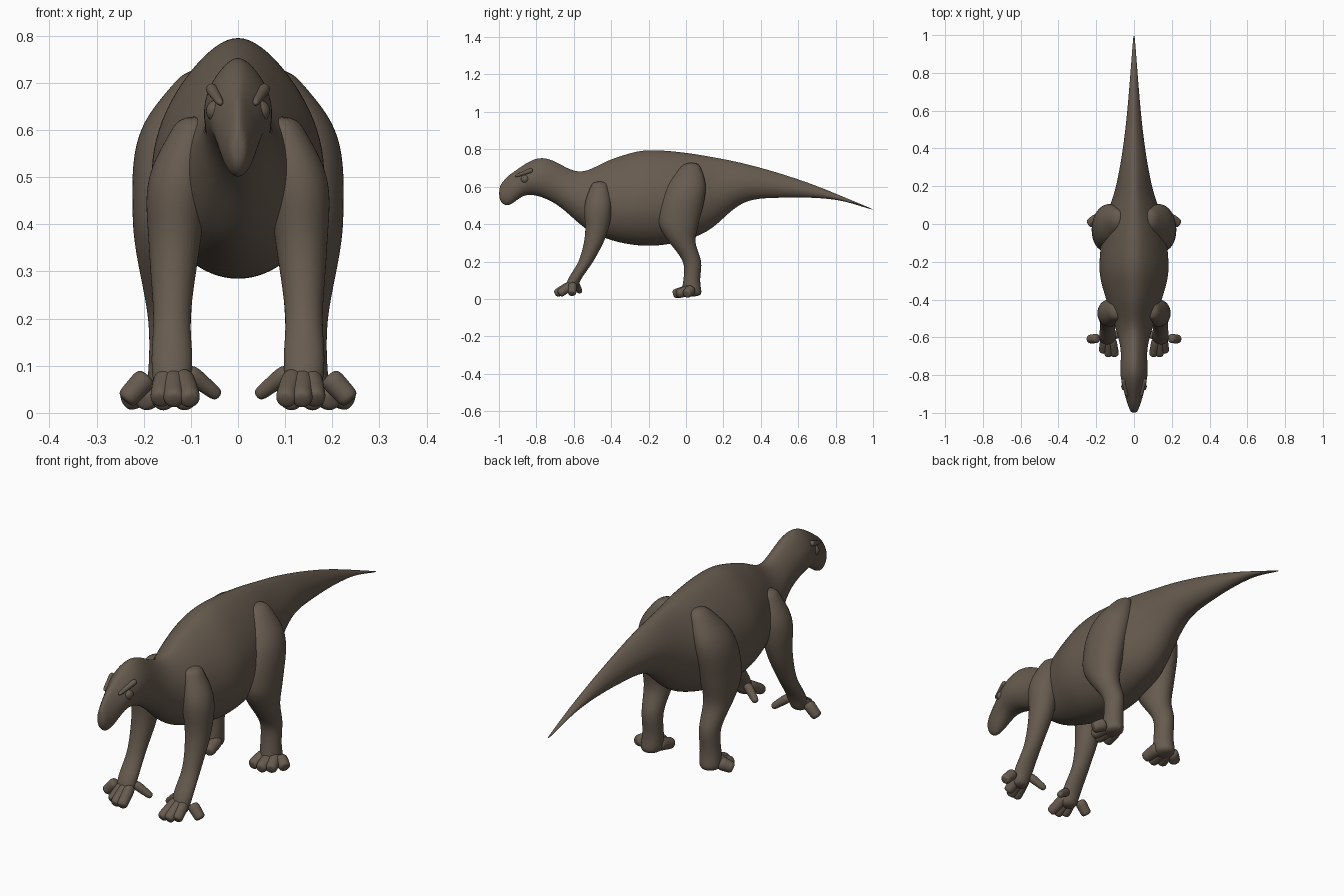
import bpy
import bmesh
from math import sin, cos, pi
from mathutils import Vector

cube = bpy.data.objects.get("Cube")
if cube:
    bpy.data.objects.remove(cube, do_unlink=True)

COLOUR = (0.135, 0.105, 0.078, 1)
hide = bpy.data.materials.new("brown_hide")
hide.use_nodes = True
hide.diffuse_color = COLOUR
shader = next(n for n in hide.node_tree.nodes if n.type == "BSDF_PRINCIPLED")
shader.inputs["Base Color"].default_value = COLOUR


def spline(points):
    """Return a smooth function passing through (position, value) points."""
    def slope(i):
        before, after = points[max(i - 1, 0)], points[min(i + 1, len(points) - 1)]
        return (after[1] - before[1]) / (after[0] - before[0])

    def value(t):
        i = 0
        while i < len(points) - 2 and t > points[i + 1][0]:
            i += 1
        (start, low), (end, high) = points[i], points[i + 1]
        span = end - start
        u = (t - start) / span
        blend = u * u * (3 - 2 * u)
        bend = u * (1 - u) * span
        return low + (high - low) * blend + bend * ((1 - u) * slope(i) - u * slope(i + 1))

    return value


def spread(start, end, count):
    """Evenly spaced positions, both ends included."""
    return [start + (end - start) * i / (count - 1) for i in range(count)]


def circle(count):
    return [(cos(2 * pi * j / count), sin(2 * pi * j / count)) for j in range(count)]


def loft(name, rings, mirror=True):
    """Skin a row of rings, close both ends and smooth the surface."""
    bm = bmesh.new()
    loops = [[bm.verts.new(point) for point in ring] for ring in rings]
    for near, far in zip(loops, loops[1:]):
        for j in range(len(near)):
            bm.faces.new((near[j - 1], near[j], far[j], far[j - 1]))
    bm.faces.new(loops[0])
    bm.faces.new(loops[-1])
    bmesh.ops.recalc_face_normals(bm, faces=bm.faces)
    for face in bm.faces:
        face.smooth = True
    mesh = bpy.data.meshes.new(name)
    bm.to_mesh(mesh)
    bm.free()
    mesh.materials.append(hide)
    obj = bpy.data.objects.new(name, mesh)
    bpy.context.collection.objects.link(obj)
    if mirror:
        obj.modifiers.new("Mirror", "MIRROR").use_mirror_merge = False
    subdivision = obj.modifiers.new("Subdivision", "SUBSURF")
    subdivision.levels = subdivision.render_levels = 2


def body_ring(y):
    """Upright section with a narrow back and a full belly."""
    top, bottom, width = back_line(y), belly_line(y), half_width(y)
    middle = bottom + (top - bottom) * 0.45
    ring = []
    for c, s in circle(20):
        height = top - middle if c > 0 else middle - bottom
        pinch = 1 - max(c, 0) ** 2 / 3
        ring.append((width * s * pinch, y, middle + height * c))
    return ring


def limb(name, sections):
    """Sections run upward: height, x centre, x radius, y centre, y radius."""
    heights = [section[0] for section in sections]
    x, rx, y, ry = (spline(list(zip(heights, column))) for column in list(zip(*sections))[1:])
    loft(name, [[(x(z) + rx(z) * c, y(z) + ry(z) * s, z) for c, s in circle(16)]
                for z in spread(heights[0], heights[-1], 16)])


def digit(name, start, end, thick, thin):
    """Tapered toe or finger with a rounded, slightly swollen tip."""
    start, end = Vector(start), Vector(end)
    axis = (end - start).normalized()
    side = axis.cross(Vector((0, 0, 1))).normalized()
    up = side.cross(axis)
    rings = []
    for t, swell in ((0, 0.7), (0.2, 1), (0.6, 1), (0.9, 1.1), (1, 0.7)):
        radius = (thick + (thin - thick) * t) * swell
        rings.append([start.lerp(end, t) + radius * (side * c + up * s) for c, s in circle(8)])
    loft(name, rings)


# Head, neck, trunk and tail in one skin
back_line = spline([(-1, 0.6), (-0.95, 0.66), (-0.77, 0.757), (-0.57, 0.68), (-0.4, 0.75),
                    (-0.2, 0.8), (0.2, 0.75), (0.6, 0.64), (1, 0.48)])
belly_line = spline([(-1, 0.53), (-0.96, 0.495), (-0.85, 0.555), (-0.7, 0.51), (-0.5, 0.35),
                     (-0.2, 0.28), (0.1, 0.35), (0.3, 0.51), (0.5, 0.54), (0.8, 0.53), (1, 0.476)])
half_width = spline([(-1, 0.016), (-0.95, 0.036), (-0.8, 0.073), (-0.65, 0.073), (-0.4, 0.15),
                     (-0.25, 0.187), (0, 0.16), (0.2, 0.097), (0.5, 0.047), (1, 0.003)])
stations = spread(-1, -0.8, 9) + spread(-0.76, 1, 36)
loft("body", [body_ring(y) for y in stations], mirror=False)

# Hind legs with broad feet and short toes
limb("hind_leg", [(0.01, 0.15, 0.05, 0.03, 0.06), (0.1, 0.145, 0.045, 0.03, 0.045),
                  (0.2, 0.145, 0.046, 0.035, 0.05), (0.3, 0.15, 0.06, -0.02, 0.07),
                  (0.4, 0.15, 0.075, -0.04, 0.11), (0.6, 0.13, 0.08, 0, 0.11),
                  (0.73, 0.08, 0.03, 0.03, 0.04)])
for place, x, y in (("inner", 0.11, -0.06), ("middle", 0.16, -0.07),
                    ("outer", 0.2, -0.05), ("side", 0.24, 0)):
    digit(f"hind_{place}_toe", (0.07 + x / 2, 0.03, 0.05), (x, y, 0.025), 0.036, 0.024)

# Front legs with spread fingers
limb("front_leg", [(0.03, 0.14, 0.035, -0.62, 0.03), (0.1, 0.14, 0.045, -0.6, 0.036),
                   (0.2, 0.14, 0.04, -0.535, 0.04), (0.35, 0.135, 0.055, -0.48, 0.06),
                   (0.5, 0.125, 0.066, -0.47, 0.075), (0.63, 0.09, 0.035, -0.46, 0.04)])
for place, x, y in (("inner", 0.1, -0.7), ("middle", 0.135, -0.7),
                    ("outer", 0.165, -0.68), ("side", 0.24, -0.61)):
    digit(f"front_{place}_finger", (0.07 + x / 2, -0.605, 0.08), (x, y, 0.025), 0.03, 0.023)
digit("front_thumb", (0.11, -0.595, 0.09), (0.04, -0.565, 0.035), 0.025, 0.014)

# Eyes under low brows
for name, side in (("left_eye", 1), ("right_eye", -1)):
    bpy.ops.mesh.primitive_uv_sphere_add(segments=20, ring_count=12, radius=0.024,
                                         location=(side * 0.044, -0.86, 0.64))
    eye = bpy.context.object
    eye.name = name
    eye.data.materials.append(hide)
    bpy.ops.object.shade_smooth_by_angle()
digit("brow", (0.036, -0.915, 0.655), (0.058, -0.82, 0.69), 0.009, 0.014)
